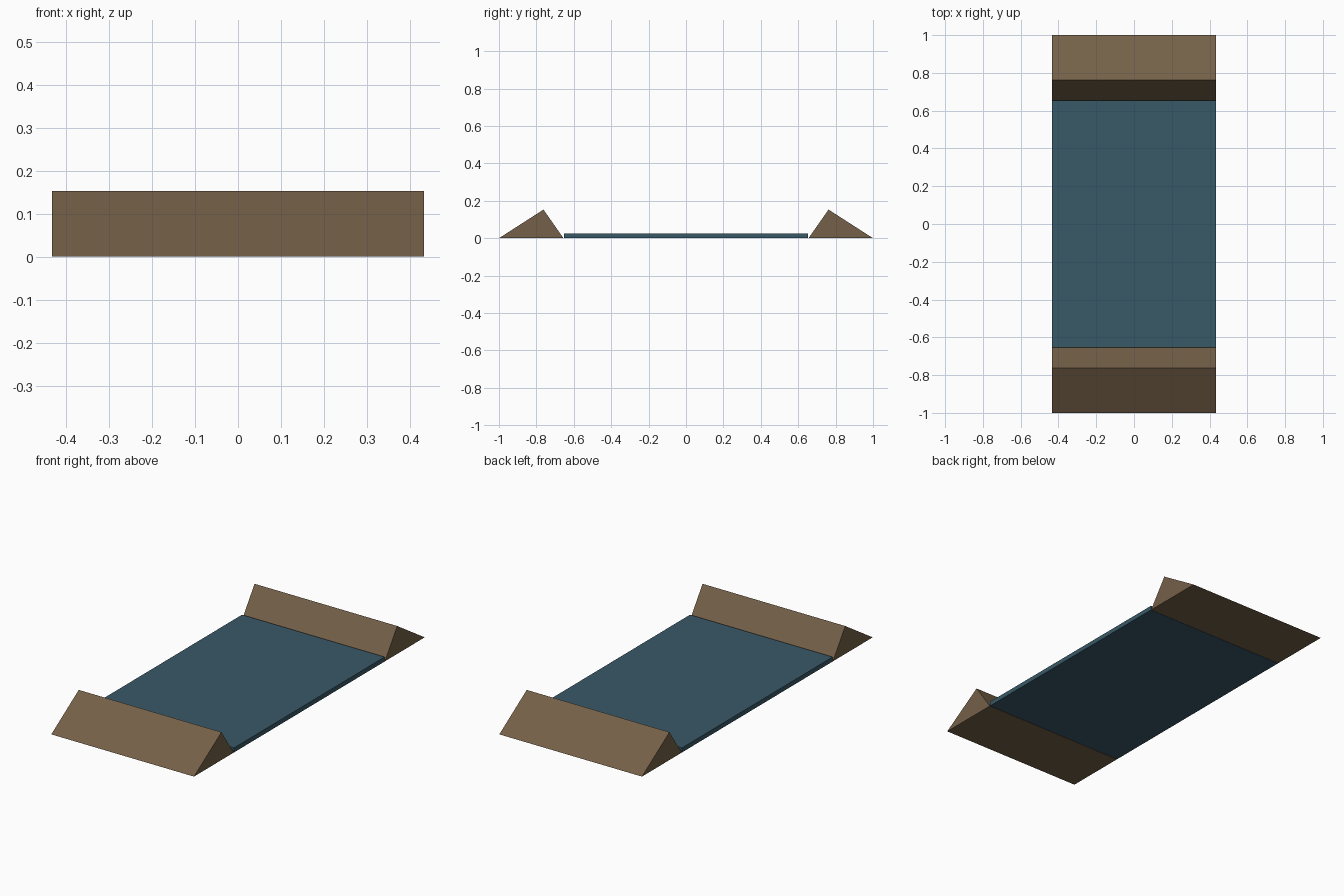
import bpy

if "Cube" in bpy.data.objects:
    bpy.data.objects.remove(bpy.data.objects["Cube"])


def srgb(r, g, b):
    """Convert 0-255 screen colour to linear RGBA."""
    def lin(c):
        c /= 255
        return c / 12.92 if c <= 0.04045 else ((c + 0.055) / 1.055) ** 2.4
    return (lin(r), lin(g), lin(b), 1.0)


def material(name, colour):
    mat = bpy.data.materials.new(name)
    mat.diffuse_color = colour
    mat.use_nodes = True
    mat.node_tree.nodes["Principled BSDF"].inputs["Base Color"].default_value = mat.diffuse_color
    return mat


def extrude_profile(name, profile, half_width, mat):
    """Extrude a counter-clockwise (y, z) profile along x."""
    n = len(profile)
    verts = [(x, y, z) for x in (-half_width, half_width) for y, z in profile]
    faces = [tuple(reversed(range(n))), tuple(range(n, 2 * n))]
    faces += [(i, (i + 1) % n, n + (i + 1) % n, n + i) for i in range(n)]
    mesh = bpy.data.meshes.new(name)
    mesh.from_pydata(verts, [], faces)
    mesh.materials.append(mat)
    obj = bpy.data.objects.new(name, mesh)
    bpy.context.collection.objects.link(obj)
    return obj


earth = material("earth_brown", srgb(116, 96, 72))
water = material("water_blue", srgb(56, 89, 103))
HALF_WIDTH = 0.433

# Sloped banks at both ends, steep side facing the middle
back = [(0.655, 0), (1.0, 0), (0.762, 0.153)]
front = [(-y, z) for y, z in reversed(back)]
extrude_profile("back_bank", back, HALF_WIDTH, earth)
extrude_profile("front_bank", front, HALF_WIDTH, earth)

# Thin flat slab between the banks
slab = [(-0.653, 0), (0.653, 0), (0.653, 0.025), (-0.653, 0.025)]
extrude_profile("water_slab", slab, HALF_WIDTH, water)
